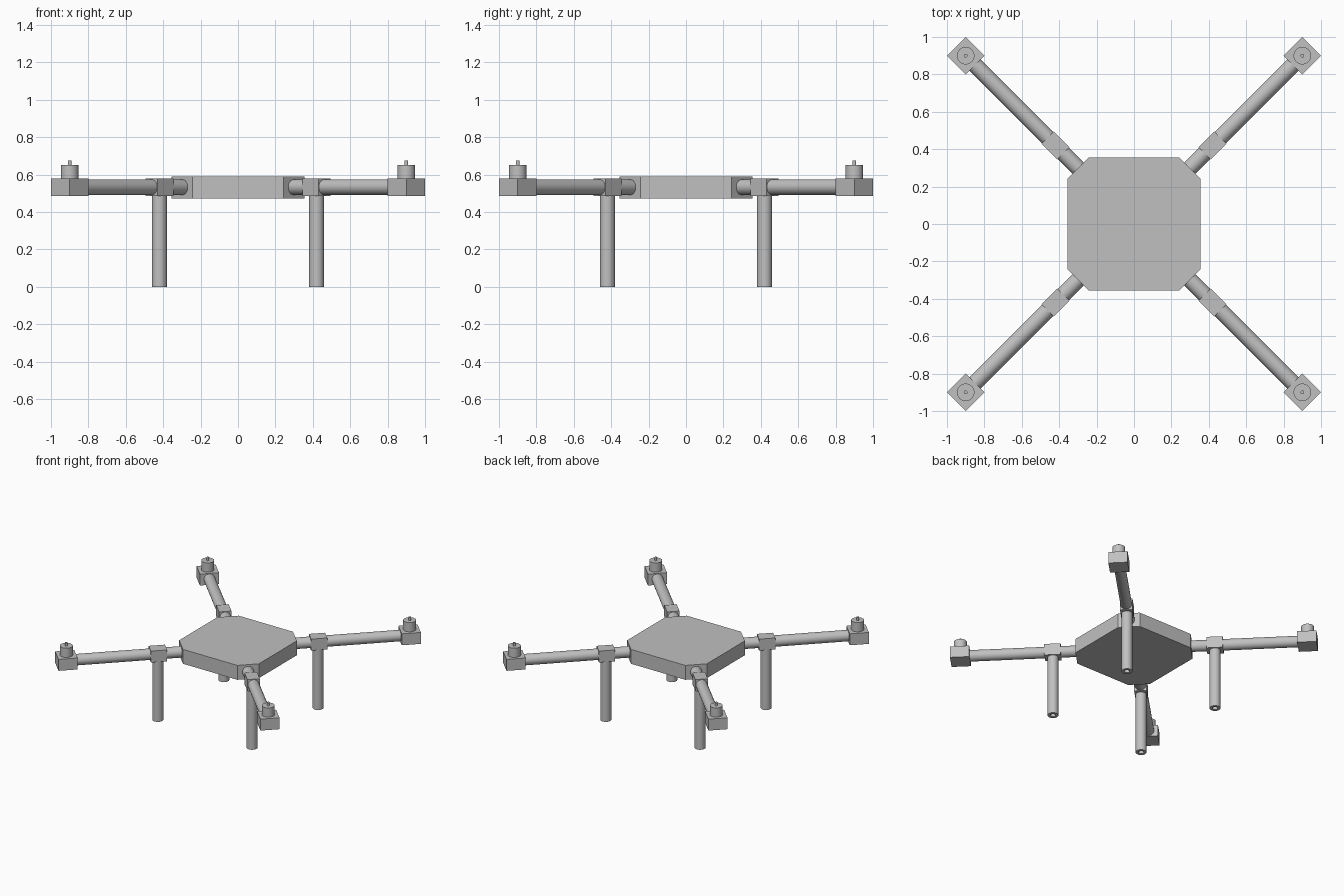
import bpy, bmesh, math
from mathutils import Matrix

if "Cube" in bpy.data.objects:
    bpy.data.objects.remove(bpy.data.objects["Cube"], do_unlink=True)

GREY = (0.53, 0.53, 0.53, 1)
grey = bpy.data.materials.new("plain_grey")
grey.use_nodes = True
grey.diffuse_color = GREY
grey.node_tree.nodes["Principled BSDF"].inputs["Base Color"].default_value = GREY

ARM_Z = 0.532        # height of the arm axis
LEG_R = 0.42 * math.sqrt(2)    # distance of leg and clamp from the centre
MOTOR_R = 0.9 * math.sqrt(2)   # distance of motor from the centre


def finish(name, bm, matrix=Matrix(), smooth=False):
    bmesh.ops.recalc_face_normals(bm, faces=bm.faces)
    mesh = bpy.data.meshes.new(name)
    bm.to_mesh(mesh)
    bm.free()
    mesh.transform(matrix)
    mesh.materials.append(grey)
    obj = bpy.data.objects.new(name, mesh)
    bpy.context.collection.objects.link(obj)
    if smooth:
        bpy.ops.object.select_all(action='DESELECT')
        obj.select_set(True)
        bpy.context.view_layer.objects.active = obj
        bpy.ops.object.shade_smooth_by_angle(angle=math.radians(35))
    return obj


def box(name, size, centre, turn):
    bm = bmesh.new()
    bmesh.ops.create_cube(bm, size=1)
    finish(name, bm, turn @ Matrix.Translation(centre) @ Matrix.Diagonal((*size, 1)))


def lathe(name, profile, matrix, closed=False):
    """Spin a (radius, height) profile around the local z axis."""
    bm = bmesh.new()
    verts = [bm.verts.new((r, 0, z)) for r, z in profile]
    edges = [bm.edges.new(pair) for pair in zip(verts, verts[1:])]
    if closed:
        edges.append(bm.edges.new((verts[-1], verts[0])))
    bmesh.ops.spin(bm, geom=verts + edges, cent=(0, 0, 0), axis=(0, 0, 1),
                   angle=math.tau, steps=32, use_duplicate=False)
    bmesh.ops.remove_doubles(bm, verts=bm.verts, dist=0.0001)
    finish(name, bm, matrix, smooth=True)


# Central body: square plate with cut corners
a, b = 0.355, 0.242
outline = [(a, -b), (a, b), (b, a), (-b, a), (-a, b), (-a, -b), (-b, -a), (b, -a)]
bm = bmesh.new()
base = bm.faces.new([bm.verts.new((x, y, 0.473)) for x, y in outline])
top = bmesh.ops.extrude_face_region(bm, geom=[base])["geom"]
bmesh.ops.translate(bm, vec=(0, 0, 0.116),
                    verts=[v for v in top if isinstance(v, bmesh.types.BMVert)])
finish("body", bm)

# Four identical arms, each with clamp, leg and motor
for i, corner in enumerate(("back_left", "back_right", "front_right", "front_left")):
    turn = Matrix.Rotation(math.radians(45 + 90 * i), 4, 'Z')
    along = turn @ Matrix.Translation((0, 0, ARM_Z)) @ Matrix.Rotation(math.pi / 2, 4, 'Y')
    lathe("arm_" + corner, [(0, 0.4), (0.042, 0.4), (0.042, MOTOR_R - 0.05),
                            (0, MOTOR_R - 0.05)], along)
    box("clamp_" + corner, (0.12, 0.092, 0.092), (LEG_R, 0, ARM_Z), turn)
    # Hollow leg tube
    lathe("leg_" + corner, [(0.04, 0), (0.04, 0.488), (0.02, 0.488), (0.02, 0)],
          turn @ Matrix.Translation((LEG_R, 0, 0)), closed=True)
    # Motor mount, motor can and shaft
    box("motor_mount_" + corner, (0.1414, 0.1414, 0.092), (MOTOR_R, 0, ARM_Z), turn)
    at_motor = turn @ Matrix.Translation((MOTOR_R, 0, 0))
    lathe("motor_" + corner, [(0, 0.57), (0.047, 0.57), (0.047, 0.652), (0, 0.652)], at_motor)
    lathe("shaft_" + corner, [(0, 0.645), (0.01, 0.645), (0.01, 0.676), (0, 0.676)], at_motor)
